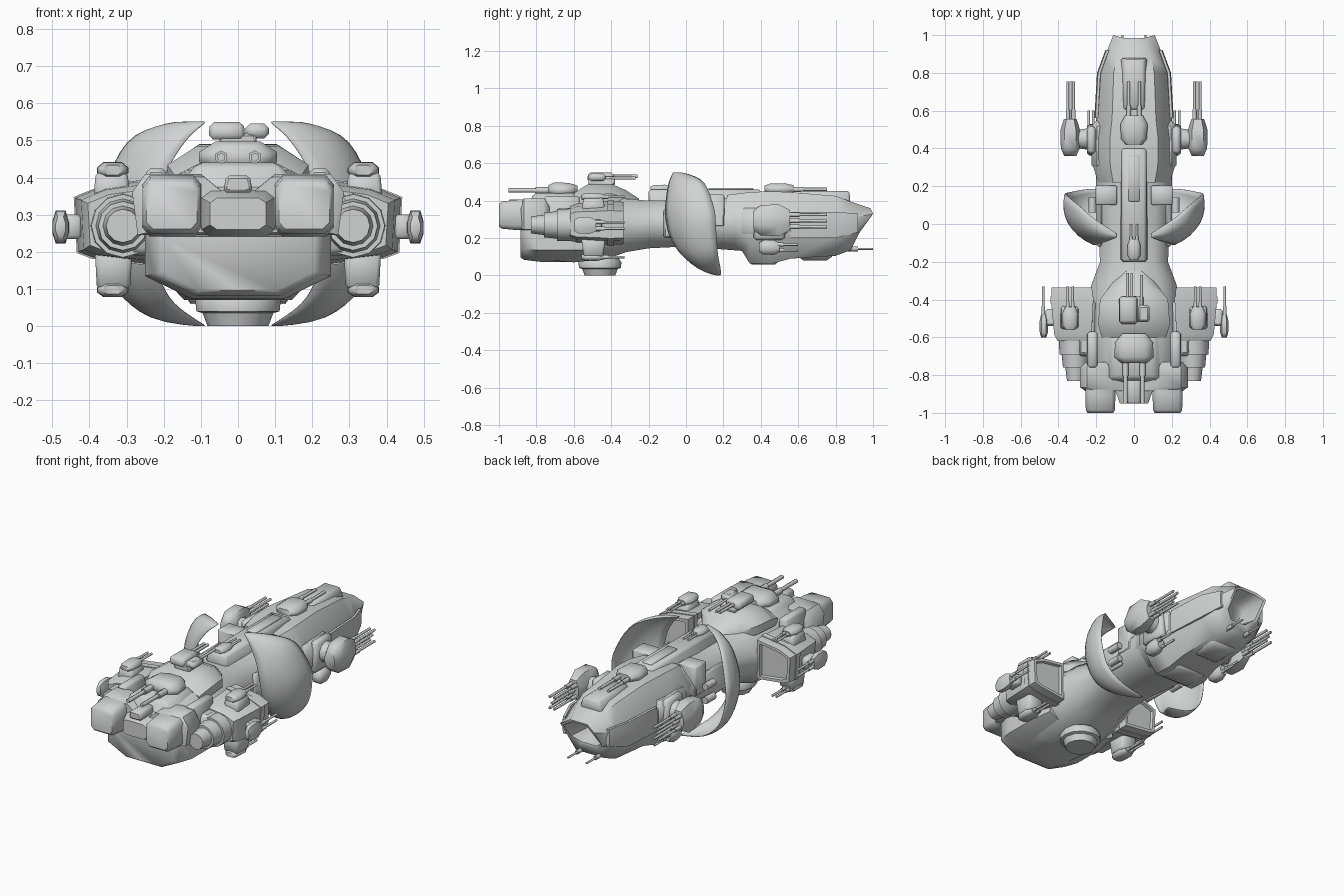
import bpy, bmesh, math
from mathutils import Vector, Matrix

if "Cube" in bpy.data.objects:
    bpy.data.objects.remove(bpy.data.objects["Cube"])

HULL = bpy.data.materials.new("hull grey")
HULL.diffuse_color = (0.64, 0.65, 0.645, 1)
HULL.use_nodes = True
HULL.node_tree.nodes["Principled BSDF"].inputs["Base Color"].default_value = HULL.diffuse_color


def finish(bm, name, angle=45):
    bmesh.ops.recalc_face_normals(bm, faces=bm.faces)
    me = bpy.data.meshes.new(name)
    bm.to_mesh(me)
    bm.free()
    me.materials.append(HULL)
    ob = bpy.data.objects.new(name, me)
    bpy.context.collection.objects.link(ob)
    bpy.ops.object.select_all(action='DESELECT')
    ob.select_set(True)
    bpy.context.view_layer.objects.active = ob
    bpy.ops.object.shade_smooth_by_angle(angle=math.radians(angle))
    return ob


def skin(name, rings, angle=45):
    """Closed skin through equal-length rings of points."""
    bm = bmesh.new()
    vs = [[bm.verts.new(p) for p in r] for r in rings]
    n = len(vs[0])
    for a, b in zip(vs, vs[1:]):
        for i in range(n):
            bm.faces.new((a[i], a[(i + 1) % n], b[(i + 1) % n], b[i]))
    bm.faces.new(vs[0])
    bm.faces.new(vs[-1])
    return finish(bm, name, angle)


OCT = [(1, -.35), (1, .3), (.58, 1), (-.58, 1), (-1, .3), (-1, -.35), (-.58, -1), (.58, -1)]
BOXY = [(1, -.7), (1, .7), (.75, 1), (-.75, 1), (-1, .7), (-1, -.7), (-.75, -1), (.75, -1)]


def ring(y, w, zb, zt, x=0, prof=OCT):
    m, h = (zb + zt) / 2, (zt - zb) / 2
    return [(x + w * a, y, m + h * b) for a, b in prof]


def mouth(w, k, dy):
    """Octagon of the nose opening: upper corners reach furthest forward."""
    ys, zs = (.925, 1, .985, .895), (.225, .33, .36, .185)
    pts = [(1, 0), (1, 1), (.5, 2), (-.5, 2), (-1, 1), (-1, 0), (-.5, 3), (.5, 3)]
    return [(w * a * k, ys[i] + dy, .27 + (zs[i] - .27) * k) for a, i in pts]


def mirrored(half, y, k, zc):
    """Full cross-section from its right half, scaled by k."""
    pts = half + [(-x, z) for x, z in reversed(half)]
    return [(x * k, y, zc + (z - zc) * k) for x, z in pts]


def box(name, lo, hi, taper=(1, 1), bev=.012, seg=1, down=False):
    """Bevelled box between two corners; far z end scaled by taper."""
    bm = bmesh.new()
    bmesh.ops.create_cube(bm, size=1)
    lo, hi = Vector(lo), Vector(hi)
    c, s = (lo + hi) / 2, hi - lo
    for v in bm.verts:
        if (v.co.z < 0) == down:
            v.co.x *= taper[0]
            v.co.y *= taper[1]
        v.co = Vector((v.co.x * s.x, v.co.y * s.y, v.co.z * s.z)) + c
    bmesh.ops.bevel(bm, geom=bm.edges[:], offset=min(bev, min(s) * .35), segments=seg, affect='EDGES')
    return finish(bm, name)


def tube(name, a, b, r1, r2=None, n=8):
    a, b = Vector(a), Vector(b)
    bm = bmesh.new()
    q = (b - a).to_track_quat('Z', 'Y').to_matrix().to_4x4()
    bmesh.ops.create_cone(bm, cap_ends=True, segments=n, radius1=r1, radius2=r1 if r2 is None else r2,
                          depth=(b - a).length, matrix=Matrix.Translation((a + b) / 2) @ q)
    return finish(bm, name, 62)


def turret(name, lo, hi, barrels, tip, r=.009):
    """Rounded gun house with barrels, each (x, z), ending at y = tip."""
    x, z = (lo[0] + hi[0]) / 2, (lo[2] + hi[2]) / 2
    w, h = (hi[0] - lo[0]) / 2, (hi[2] - lo[2]) / 2
    ys = [lo[1], lo[1] + (hi[1] - lo[1]) * .2, lo[1] + (hi[1] - lo[1]) * .7, hi[1]]
    ks = [.6, .95, 1, .65] if tip > hi[1] else [.65, 1, .95, .6]
    skin(name, [ring(y, w * k, z - h * k, z + h * k, x) for y, k in zip(ys, ks)], 60)
    base = (lo[1] + hi[1]) / 2
    for i, (bx, bz) in enumerate(barrels):
        tube(f"{name}_barrel_{i}", (bx, base, bz), (bx, tip, bz), r, n=6)
        tube(f"{name}_sleeve_{i}", (bx, base, bz), (bx, base + (tip - base) * .5, bz), r * 1.5, n=6)


# main hull from stern to waist
skin("rear_hull", [ring(*s) for s in [
    (-.86, .215, .13, .36), (-.79, .24, .085, .40), (-.6, .25, .07, .42), (-.42, .24, .088, .42),
    (-.32, .225, .125, .41), (-.2, .18, .145, .40), (0, .19, .155, .40), (.12, .2, .145, .41), (.32, .2, .13, .42)]], 60)
# stern: lower bowl and upper bulge with a central dip
LOWER = [(.25, .25), (.25, .135), (.125, .073), (.01, .073)]
skin("stern_lower_bowl", [mirrored(LOWER, y, k, .2) for y, k in [(-.885, .82), (-.865, .92), (-.78, 1), (-.6, 1), (-.45, .9)]], 50)
UPPER = [(.27, .245), (.285, .36), (.25, .41), (.1, .41), (.045, .365)]
skin("stern_upper_bulge", [mirrored(UPPER, y, k, .32) for y, k in [(-.885, .9), (-.865, 1), (-.76, 1), (-.73, .9)]], 50)
# nose hull with hollow mouth
skin("nose_hull", [ring(*s) for s in [
    (.22, .19, .15, .43), (.3, .215, .13, .44), (.34, .22, .065, .445), (.45, .22, .06, .45), (.56, .2, .09, .445),
    (.8, .185, .105, .425), (.88, .158, .135, .395)]] + [mouth(.11, 1, 0), mouth(.11, .86, -.005), mouth(.11, .6, -.14)], 50)
box("nose_collar", (-.225, .28, .2), (.225, .55, .36), bev=.03)

# dorsal spine, deck plates and ridge
box("spine", (-.075, -.2, .36), (.075, .4, .46), (.85, 1), .012)
box("nose_ridge", (-.075, .6, .38), (.075, .88, .452), (.7, .95), .01)
box("spine_channel", (-.03, .12, .45), (.03, .36, .468), bev=.004)
box("belly_blister", (-.11, .58, .08), (.11, .8, .16), (.7, .75), .02, down=True)
box("belly_keel", (-.12, .33, .058), (.12, .5, .12), (.8, .9), .015, down=True)

# rear superstructure
skin("superstructure", [ring(*s) for s in [
    (-.6, .17, .34, .44), (-.53, .19, .34, .485), (-.4, .18, .34, .49), (-.32, .12, .34, .455), (-.25, .06, .34, .41)]], 40)
box("rear_gun_deck", (-.17, -.84, .36), (.17, -.54, .44), (.65, .85), .015)
box("turret_riser", (-.05, -.52, .48), (.05, -.38, .52), bev=.008)
skin("stern_center", [ring(y, w, a, b, prof=BOXY) for y, w, a, b in [(-.95, .075, .26, .345), (-.88, .1, .24, .365), (-.8, .1, .24, .365)]])
box("stern_tongue", (-.04, -.95, .36), (.04, -.8, .405), (.8, 1), .008)

# belly turret dish
dish = []
for z, r in [(.09, .1), (.07, .115), (.04, .112), (.035, .095), (0, .082)]:
    dish.append([(r * math.cos(a * math.pi / 6), -.46 + r * math.sin(a * math.pi / 6), z) for a in range(12)])
skin("belly_dish", dish)

# centreline turrets
turret("stern_turret", (-.105, -.735, .415), (.105, -.58, .497), [(-.045, .455), (.045, .455)], -.95, .012)
box("upper_turret", (-.08, -.53, .503), (.02, -.38, .55), (.9, .9), .012)
for x in (-.035, -.012):
    tube("upper_turret_barrel", (x, -.45, .53), (x, -.26, .53), .009, n=6)
box("upper_sensor", (.02, -.52, .505), (.083, -.43, .545), bev=.012)
tube("upper_sensor_barrel", (.04, -.45, .52), (.04, -.27, .52), .008, n=6)
turret("spine_turret", (-.035, -.19, .44), (.035, -.08, .485), [(-.015, .465), (.015, .465)], 0, .006)
turret("nose_turret", (-.072, .42, .43), (.072, .575, .493), [(-.028, .46), (.028, .46)], .755, .009)

# crescent shell edges, top tip to bottom tip
LEAD = [(.09, -.07, .547), (.14, -.09, .5), (.19, -.105, .42), (.215, -.11, .33), (.22, -.09, .22),
        (.21, -.04, .13), (.17, .04, .06), (.09, .17, .002)]
TRAIL = [(.09, -.05, .549), (.2, .02, .538), (.295, .1, .49), (.355, .15, .36), (.365, .16, .26),
         (.33, .17, .12), (.235, .185, .035), (.09, .185, .002)]


def smooth_curve(pts, t):
    i = min(int(t), len(pts) - 2)
    p = [Vector(pts[max(0, min(len(pts) - 1, i + k))]) for k in (-1, 0, 1, 2)]
    f = t - i
    return .5 * (2 * p[1] + (p[2] - p[0]) * f + (2 * p[0] - 5 * p[1] + 4 * p[2] - p[3]) * f * f
                 + (3 * p[1] - p[0] - 3 * p[2] + p[3]) * f ** 3)


for s in (-1, 1):
    # crescent shell
    bm = bmesh.new()
    grid = []
    for i in range(29):
        a, b = smooth_curve(LEAD, i / 4), smooth_curve(TRAIL, i / 4)
        row = []
        for j in range(9):
            f = j / 8
            p = a.lerp(b, f)
            out = Vector((p.x, -.12, p.z - .275)).normalized()
            p += out * (b - a).length * .2 * 4 * f * (1 - f)
            row.append(bm.verts.new((s * min(p.x, .372), p.y, max(0.002, min(p.z, .549)))))
        grid.append(row)
    for r, q in zip(grid, grid[1:]):
        for j in range(8):
            bm.faces.new((r[j], r[j + 1], q[j + 1], q[j]))
    shell = finish(bm, f"crescent_shell_{s}", 60)
    sol = shell.modifiers.new("thin", 'SOLIDIFY')
    sol.thickness = .003
    sol.offset = 0

    def mbox(name, lo, hi, *a, **k):
        x0, x1 = sorted((s * lo[0], s * hi[0]))
        return box(f"{name}_{s}", (x0, lo[1], lo[2]), (x1, hi[1], hi[2]), *a, **k)

    def mturret(name, lo, hi, barrels, tip, r):
        x0, x1 = sorted((s * lo[0], s * hi[0]))
        turret(f"{name}_{s}", (x0, *lo[1:]), (x1, *hi[1:]), [(s * x, z) for x, z in barrels], tip, r)

    # stern engine blocks
    skin(f"engine_block_{s}", [ring(y, w, a, b, s * .178, BOXY) for y, w, a, b in [
        (-1, .068, .262, .38), (-.985, .077, .25, .395), (-.9, .08, .242, .405), (-.82, .08, .242, .405)]], 50)
    mbox("flank_slab", (.19, -.76, .2), (.25, -.57, .425), (.9, 1), .012)
    mbox("waist_block", (.09, .1, .26), (.205, .205, .432), bev=.008)
    mbox("waist_bracket", (.17, -.12, .2), (.2, .12, .36), bev=.02)
    for i, z in enumerate((.22, .3)):
        tube(f"waist_gun_{s}_{i}", (s * .22, .06, z), (s * .22, .14, z), .02, n=8)

    # rear side pod with inset panel on its forward face
    P = [(.22, .165), (.39, .185), (.43, .2), (.438, .345), (.365, .375), (.22, .395)]

    def pod(y, k, dx=0):
        return [(s * (.33 + (x - .33) * k + dx), y, .28 + (z - .28) * k) for x, z in P]
    skin(f"side_pod_{s}", [pod(-.62, .78, -.01), pod(-.585, .92, -.007), pod(-.42, 1), pod(-.36, 1), pod(-.335, .98),
                           pod(-.335, .82), pod(-.35, .78)], 30)
    skin(f"pod_rim_{s}", [pod(-.42, 1.04), pod(-.385, 1.04)], 30)
    mbox("pod_arm", (.2, -.7, .19), (.3, -.4, .36), bev=.02)
    mbox("pod_lower_mount", (.285, -.56, .1), (.385, -.43, .2), (.9, .8), .01, down=True)
    mbox("pod_upper_mount", (.29, -.56, .34), (.39, -.43, .415), (.85, .8), .01)

    # stepped thruster behind the pod
    for i, (y0, y1, r0, r1) in enumerate([(-.83, -.75, .045, .055), (-.76, -.68, .066, .074), (-.69, -.58, .085, .088)]):
        tube(f"thruster_{s}_{i}", (s * .31, y0, .27), (s * .31, y1, .27), r0, r1, 12)

    # pod turrets: top, bottom, outer side
    mturret("pod_top_turret", (.295, -.56, .398), (.38, -.44, .442), [(.325, .42), (.35, .42)], -.33, .007)
    mturret("pod_bottom_turret", (.295, -.56, .078), (.38, -.44, .118), [(.325, .098), (.35, .098)], -.33, .007)
    mbox("pod_side_mount", (.42, -.54, .235), (.47, -.45, .3), bev=.01)
    mturret("pod_side_turret", (.455, -.6, .222), (.5, -.48, .312), [(.48, .25), (.48, .285)], -.33, .007)

    # forward side guns
    mbox("fore_gun_plate", (.2, .36, .19), (.25, .53, .37), (.9, .85), .015)
    tube(f"fore_gun_axle_{s}", (s * .2, .45, .29), (s * .31, .45, .29), .065, .05, 10)
    mturret("fore_gun", (.285, .36, .21), (.39, .555, .38),
            [(.32, .26), (.35, .26), (.32, .325), (.35, .325), (.335, .292)], .755, .008)
    mturret("fore_low_gun", (.19, .39, .11), (.26, .5, .19), [(.215, .135), (.24, .165)], .6, .007)

    # nose cheek strips and chin guns
    skin(f"cheek_strip_{s}", [ring(y, .012, a, b, s * x) for y, a, b, x in [
        (.56, .2, .34, .198), (.8, .2, .34, .184), (.92, .23, .33, .14)]])
    tube(f"chin_gun_{s}", (s * .06, .8, .142), (s * .06, 1, .142), .006, n=6)
    tube(f"chin_gun_base_{s}", (s * .06, .8, .142), (s * .06, .92, .142), .013, n=6)
